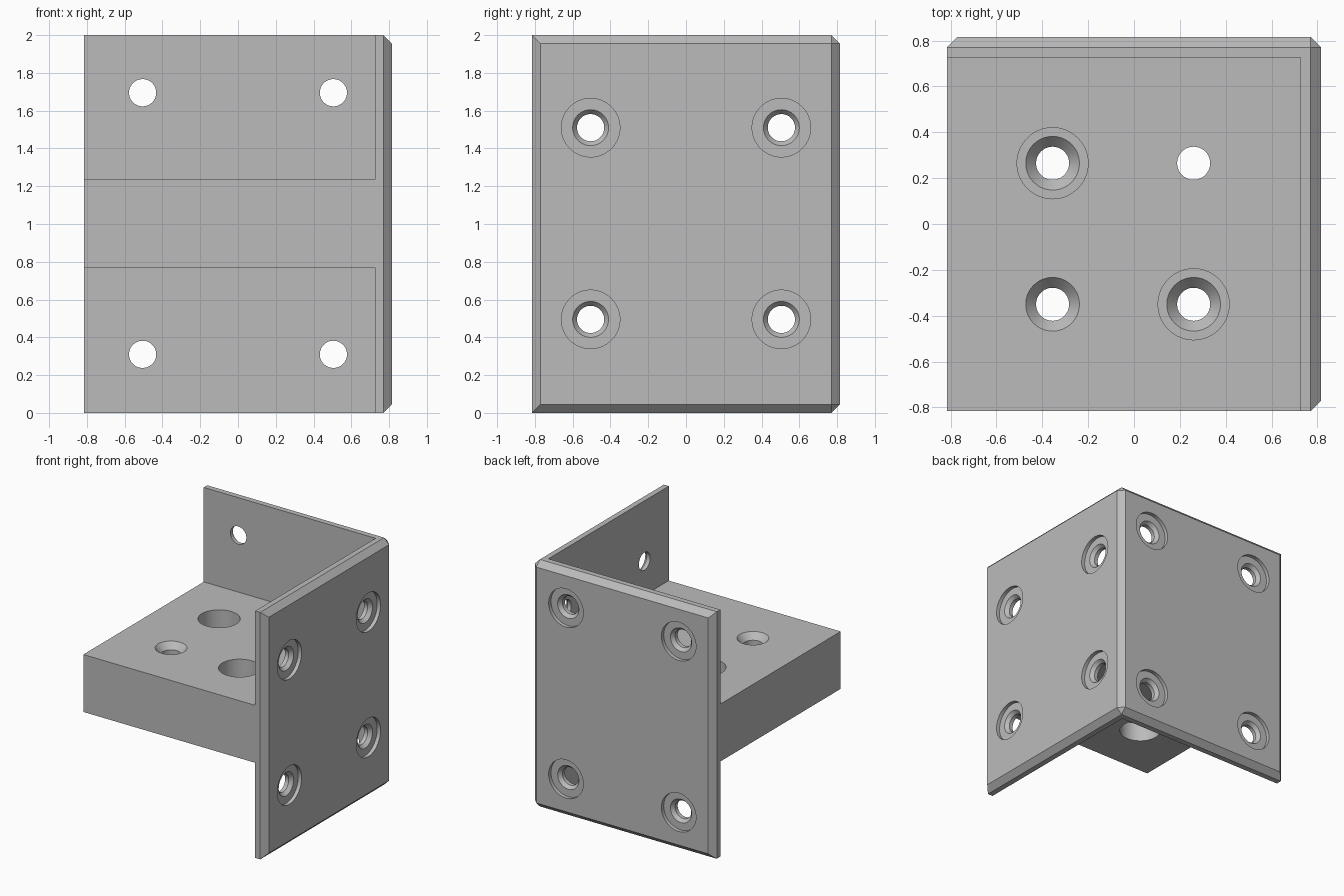
import bpy
import bmesh
from math import cos, sin, pi, radians
from mathutils import Vector

cube = bpy.data.objects.get("Cube")
if cube:
    bpy.data.objects.remove(cube, do_unlink=True)

HALF, HEIGHT, WALL, CHAMFER = 0.815, 2.0, 0.09, 0.045
SHELF_LOW, SHELF_HIGH = 0.77, 1.235
BORE, HEAD, SEGMENTS = 0.072, 0.155, 64

grey = bpy.data.materials.new("plain grey")
grey.use_nodes = True
grey.diffuse_color = (0.5, 0.5, 0.5, 1)
grey.node_tree.nodes["Principled BSDF"].inputs["Base Color"].default_value = (0.5, 0.5, 0.5, 1)


def add_box(bm, low, high):
    verts = bmesh.ops.create_cube(bm, size=1)["verts"]
    for v in verts:
        v.co = [h if c > 0 else l for c, l, h in zip(v.co, low, high)]


def add_hole(bm, origin, direction, profile):
    """Revolve (radius, depth) pairs around an axis going into the material."""
    turn = Vector(direction).to_track_quat("Z", "Y")
    rings = []
    for radius, depth in profile:
        rings.append([bm.verts.new(Vector(origin) + turn @ Vector(
            (radius * cos(2 * pi * i / SEGMENTS), radius * sin(2 * pi * i / SEGMENTS), depth)))
            for i in range(SEGMENTS)])
    for a, b in zip(rings, rings[1:]):
        for i in range(SEGMENTS):
            j = (i + 1) % SEGMENTS
            bm.faces.new((a[i], a[j], b[j], b[i]))
    bm.faces.new(rings[0][::-1])
    bm.faces.new(rings[-1])


def make_object(name, bm):
    bmesh.ops.recalc_face_normals(bm, faces=bm.faces[:])
    mesh = bpy.data.meshes.new(name)
    bm.to_mesh(mesh)
    bm.free()
    mesh.materials.append(grey)
    obj = bpy.data.objects.new(name, mesh)
    bpy.context.scene.collection.objects.link(obj)
    return obj


def cut(target, cutter):
    cutter.hide_render = True
    mod = target.modifiers.new("cut", "BOOLEAN")
    mod.operation = "DIFFERENCE"
    mod.solver = "EXACT"
    mod.object = cutter
    bpy.context.view_layer.objects.active = target
    bpy.ops.object.modifier_apply(modifier=mod.name)
    bpy.data.objects.remove(cutter, do_unlink=True)


# Outer block, chamfered around its right-hand and rear faces
bm = bmesh.new()
add_box(bm, (-HALF, -HALF, 0), (HALF, HALF, HEIGHT))
edges = [e for e in bm.edges
         if any(all(v.co[axis] > HALF - 0.001 for v in e.verts) for axis in (0, 1))]
bmesh.ops.bevel(bm, geom=edges, offset=CHAMFER, segments=1, affect="EDGES")
bracket = make_object("corner_bracket", bm)

# Open space above and below the shelf
bm = bmesh.new()
inner = HALF - WALL
add_box(bm, (-1, -1, SHELF_HIGH), (inner, inner, HEIGHT + 0.2))
add_box(bm, (-1, -1, -0.2), (inner, inner, SHELF_LOW))
cut(bracket, make_object("pocket_cutter", bm))

# Recessed, countersunk screw holes in both plates
bm = bmesh.new()
plate_hole = [(HEAD, -0.05), (HEAD, 0.03), (0.095, 0.03), (BORE, 0.058), (BORE, WALL + 0.05)]
for side in (-0.505, 0.505):
    for z in (0.495, 1.51):
        add_hole(bm, (HALF, side, z), (-1, 0, 0), plate_hole)
    for z in (0.31, 1.695):
        add_hole(bm, (side, HALF, z), (0, -1, 0), plate_hole)

# Shelf holes: one diagonal pair opens upward, the other pair downward
thick = SHELF_HIGH - SHELF_LOW
deep_hole = [(HEAD, -0.05), (HEAD, 0.15), (0.117, 0.15), (BORE, 0.2), (BORE, thick + 0.05)]
for x, y in ((-0.355, 0.265), (0.26, -0.35)):
    add_hole(bm, (x, y, SHELF_HIGH), (0, 0, -1), deep_hole)
add_hole(bm, (0.26, 0.265, SHELF_LOW), (0, 0, 1), deep_hole)
add_hole(bm, (-0.355, -0.35, SHELF_HIGH), (0, 0, -1),
         [(0.117, -0.05), (0.117, 0), (BORE, 0.05), (BORE, thick - 0.15),
          (HEAD, thick - 0.15), (HEAD, thick + 0.05)])
cut(bracket, make_object("hole_cutter", bm))

# Smooth round walls, crisp edges
bpy.ops.object.select_all(action="DESELECT")
bracket.select_set(True)
bpy.context.view_layer.objects.active = bracket
bpy.ops.object.shade_smooth_by_angle(angle=radians(25))
